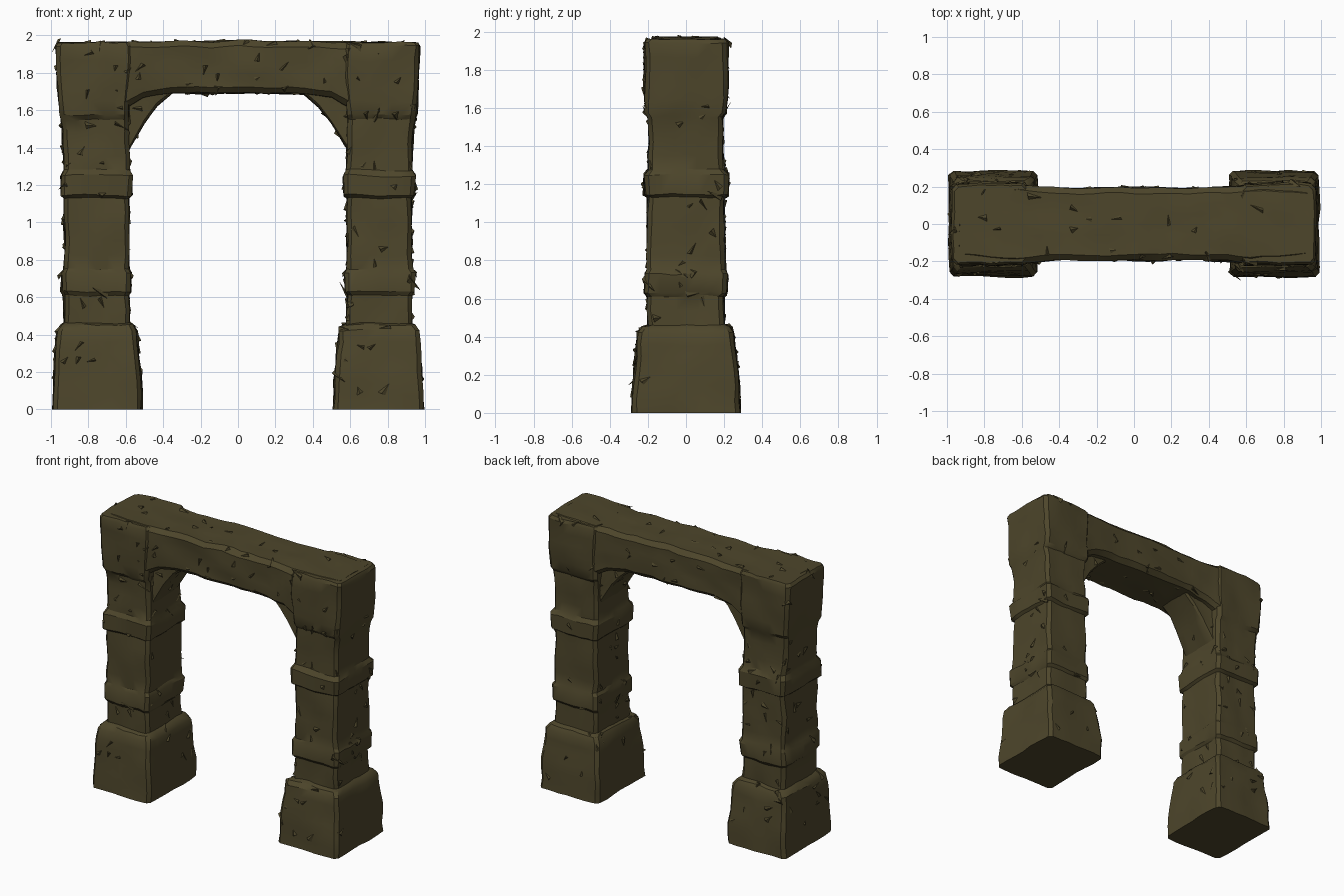
import bpy, bmesh, math, random
from mathutils import Vector, noise

if "Cube" in bpy.data.objects:
    bpy.data.objects.remove(bpy.data.objects["Cube"])

random.seed(7)
stone = bpy.data.materials.new("dark olive stone")
stone.diffuse_color = (0.075, 0.061, 0.024, 1)
stone.use_nodes = True
stone.node_tree.nodes["Principled BSDF"].inputs["Base Color"].default_value = stone.diffuse_color


def ring(u0, u1, v0, v1, c, n):
    """Rectangle outline with chamfered corners and n segments per side."""
    corners = [(u0 + c, v0), (u1 - c, v0), (u1, v0 + c), (u1, v1 - c),
               (u1 - c, v1), (u0 + c, v1), (u0, v1 - c), (u0, v0 + c)]
    pts = []
    for i in range(0, 8, 2):
        a, b = Vector(corners[i]), Vector(corners[i + 1])
        pts += [a.lerp(b, k / n) for k in range(n + 1)]
    return pts


def loft(bm, sections, place, chamfer=0.022, n=6, step=0.07):
    """Skin rectangles (t, u0, u1, v0, v1), adding rings along long spans."""
    dense = [sections[0]]
    for a, b in zip(sections, sections[1:]):
        k = max(1, round(abs(b[0] - a[0]) / step))
        dense += [[p + (q - p) * j / k for p, q in zip(a, b)] for j in range(1, k + 1)]
    rings = [[bm.verts.new(place(s[0], p.x, p.y)) for p in ring(*s[1:], chamfer, n)]
             for s in dense]
    for r, q in zip(rings, rings[1:]):
        for i in range(len(r)):
            j = (i + 1) % len(r)
            bm.faces.new((r[i], r[j], q[j], q[i]))
    bm.faces.new(rings[0])
    bm.faces.new(rings[-1])


def weather(bm, amount):
    """Uneven hewn surface; the ground contact stays flat."""
    for v in bm.verts:
        d = noise.noise_vector(v.co * 6.0) * amount + noise.noise_vector(v.co * 17.0) * amount * 0.5
        if v.co.z < 0.01:
            d.z = 0
        v.co += d


def chip(bm, count):
    """Thin wedge flakes lifting off random faces, mostly lying along the stone."""
    bm.normal_update()
    faces = [f for f in bm.faces if len(f.verts) == 4 and f.calc_area() > 0.0008
             and f.calc_center_median().z > 0.08]
    for f in random.sample(faces, min(count, len(faces))):
        c, nrm = f.calc_center_median(), f.normal.copy()
        t = nrm.orthogonal().normalized()
        b = nrm.cross(t)
        a = random.uniform(0, math.tau)
        t, b = t * math.cos(a) + b * math.sin(a), b * math.cos(a) - t * math.sin(a)
        l, w = random.uniform(0.03, 0.075), random.uniform(0.012, 0.03)
        p = [c + t * l - nrm * 0.006, c - t * l * 0.6 + b * w - nrm * 0.006,
             c - t * l * 0.4 - b * w - nrm * 0.006,
             c - t * l * 0.5 + nrm * random.uniform(0.006, 0.016)]
        vs = [bm.verts.new(q) for q in p]
        for i, j, k in ((0, 1, 2), (0, 1, 3), (1, 2, 3), (2, 0, 3)):
            bm.faces.new((vs[i], vs[j], vs[k]))


def finish(bm, name, amount, chips):
    weather(bm, amount)
    bmesh.ops.recalc_face_normals(bm, faces=bm.faces)
    chip(bm, chips)
    bmesh.ops.recalc_face_normals(bm, faces=bm.faces)
    me = bpy.data.meshes.new(name)
    bm.to_mesh(me)
    bm.free()
    me.materials.append(stone)
    ob = bpy.data.objects.new(name, me)
    bpy.context.collection.objects.link(ob)
    bpy.context.view_layer.objects.active = ob
    ob.select_set(True)
    bpy.ops.object.shade_smooth_by_angle(angle=math.radians(32))
    ob.select_set(False)


# pillar profile: height, outer x, inner x, half depth
PILLAR = [
    (0.00, 0.99, 0.515, 0.283), (0.14, 0.985, 0.515, 0.28), (0.30, 0.975, 0.53, 0.262),
    (0.42, 0.965, 0.54, 0.25), (0.45, 0.945, 0.56, 0.23), (0.46, 0.93, 0.58, 0.20),
    (0.61, 0.93, 0.582, 0.20), (0.63, 0.942, 0.57, 0.217), (0.73, 0.942, 0.57, 0.217),
    (0.75, 0.93, 0.582, 0.205), (1.13, 0.928, 0.585, 0.20), (1.145, 0.945, 0.567, 0.22),
    (1.25, 0.948, 0.565, 0.22), (1.28, 0.93, 0.582, 0.198), (1.42, 0.932, 0.585, 0.192),
    (1.55, 0.945, 0.585, 0.195), (1.575, 0.953, 0.58, 0.213), (1.72, 0.965, 0.575, 0.218),
    (1.94, 0.972, 0.57, 0.217), (1.962, 0.96, 0.58, 0.205),
]

for side, sx in (("left", -1), ("right", 1)):
    # pillar with plinth, two bands and head block
    bm = bmesh.new()
    rows = [(z, i, o, -d, d) for z, o, i, d in PILLAR]
    loft(bm, rows, lambda t, u, v: Vector((sx * u, v, t)))
    finish(bm, side + "_pillar", 0.012, 75)

    # sloping corner brace under the beam
    bm = bmesh.new()
    brace = [(0.60, 1.37, 1.75), (0.575, 1.41, 1.75), (0.50, 1.53, 1.75),
             (0.43, 1.62, 1.75), (0.35, 1.69, 1.75)]
    rows = [(x, -0.15 + 0.02 * k / 4, 0.15 - 0.02 * k / 4, lo, hi)
            for k, (x, lo, hi) in enumerate(brace)]
    loft(bm, rows, lambda t, u, v: Vector((sx * t, u, v)), 0.015, 5)
    finish(bm, side + "_brace", 0.010, 8)

# lintel beam spanning both pillars
bm = bmesh.new()
rows = [(-0.93, -0.19, 0.19, 1.66, 1.962), (-0.62, -0.212, 0.212, 1.60, 1.965),
        (-0.50, -0.198, 0.198, 1.665, 1.965), (-0.36, -0.192, 0.192, 1.69, 1.965),
        (0, -0.194, 0.194, 1.69, 1.972), (0.36, -0.192, 0.192, 1.69, 1.965),
        (0.50, -0.198, 0.198, 1.665, 1.965), (0.62, -0.212, 0.212, 1.60, 1.965),
        (0.93, -0.19, 0.19, 1.66, 1.962)]
loft(bm, rows, lambda t, u, v: Vector((t, u, v)), 0.03)
finish(bm, "lintel_beam", 0.011, 70)
